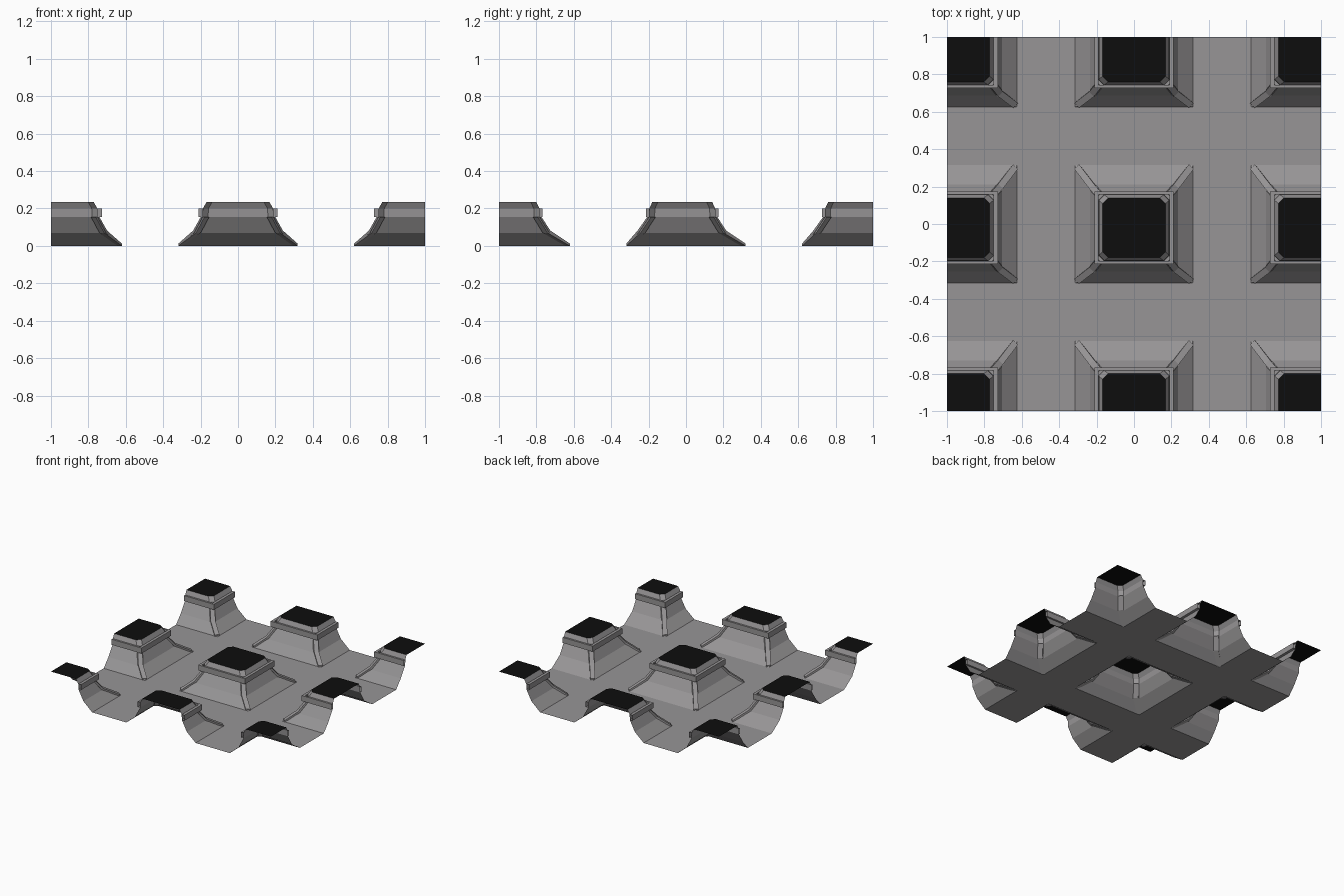
import bpy, bmesh
from mathutils import Vector

if "Cube" in bpy.data.objects:
    bpy.data.objects.remove(bpy.data.objects["Cube"])

PITCH = 0.94                      # spacing of the pedestals
# Wall levels from the floor up: half x, half y, y centre, z, corner chamfer
LEVELS = [
    (0.315, 0.315, 0.0, 0.0, 0.0),
    (0.235, 0.232, -0.022, 0.07, 0.03),
    (0.19, 0.178, -0.02, 0.155, 0.03),
    (0.188, 0.176, -0.02, 0.2, 0.03),
    (0.168, 0.16, -0.02, 0.235, 0.03),
]


def material(name, value):
    m = bpy.data.materials.new(name)
    m.diffuse_color = (value[0], value[1], value[2], 1)
    m.use_nodes = True
    m.node_tree.nodes["Principled BSDF"].inputs["Base Color"].default_value = m.diffuse_color
    return m


STONE = material("grey stone", (0.31, 0.30, 0.305))
BLACK = material("black cap", (0.004, 0.004, 0.004))


def finish(name, bm, mat, recalc=False):
    """Trim to the square tile and make the object."""
    bmesh.ops.remove_doubles(bm, verts=bm.verts, dist=0.0005)
    if recalc:
        bmesh.ops.recalc_face_normals(bm, faces=bm.faces)
    for axis in (Vector((1, 0, 0)), Vector((0, 1, 0))):
        for s in (-1, 1):
            geom = bm.verts[:] + bm.edges[:] + bm.faces[:]
            bmesh.ops.bisect_plane(bm, geom=geom, plane_co=axis * s,
                                   plane_no=axis * s, clear_outer=True)
    mesh = bpy.data.meshes.new(name)
    bm.to_mesh(mesh)
    bm.free()
    mesh.materials.append(mat)
    obj = bpy.data.objects.new(name, mesh)
    bpy.context.collection.objects.link(obj)


def octagon(level):
    """Chamfered rectangle, anticlockwise."""
    hx, hy, cy, z, c = level
    pts = [(hx, -hy + c), (hx, hy - c), (hx - c, hy), (-hx + c, hy),
           (-hx, hy - c), (-hx, -hy + c), (-hx + c, -hy), (hx - c, -hy)]
    return [Vector((x, y + cy, z)) for x, y in pts]


def bridge(bm, loops, o, closed=False):
    """Quads between successive point loops."""
    rows = [[bm.verts.new(p + o) for p in loop] for loop in loops]
    pairs = list(zip(rows, rows[1:]))
    if closed:
        pairs.append((rows[-1], rows[0]))
    for a, b in pairs:
        n = len(a)
        for i in range(n):
            j = (i + 1) % n
            bm.faces.new((a[i], a[j], b[j], b[i]))
    return rows


def walls(bm, o):
    bridge(bm, [octagon(l) for l in LEVELS], o)


def cap(bm, o):
    bm.faces.new([bm.verts.new(p + o) for p in octagon(LEVELS[-1])])


def collar(bm, o):
    def rect(hx, hy, z):
        return [Vector((sx * hx, sy * hy - 0.02, z))
                for sx, sy in ((1, -1), (1, 1), (-1, 1), (-1, -1))]
    bridge(bm, [rect(0.212, 0.193, 0.155), rect(0.212, 0.193, 0.2),
                rect(0.19, 0.178, 0.2), rect(0.19, 0.178, 0.155)], o, True)


def ribs(bm, o):
    for sx in (-1, 1):
        for sy in (-1, 1):
            out = Vector((sx, sy, 0)).normalized()
            side = Vector((-sy, sx, 0)).normalized() * 0.018
            sections = []
            for (hx, hy, cy, z, c), lift, up in zip(
                    LEVELS[:3], (-0.012, 0.01, 0.016), (0.012, 0.012, 0.0)):
                p = Vector((sx * (hx - c / 2), sy * (hy - c / 2) + cy, z))
                top = p + out * lift + Vector((0, 0, up))
                low = p - out * 0.012
                sections.append([low - side, top - side, top + side, low + side])
            rows = bridge(bm, sections, o)
            bm.faces.new(rows[0])
            bm.faces.new(rows[-1])


# Floor sheet, open beneath each pedestal
bm = bmesh.new()
half = LEVELS[0][0]
cuts = [-1, -PITCH + half, -half, half, PITCH - half, 1]
for i in range(5):
    for j in range(5):
        if i % 2 == 0 and j % 2 == 0:
            continue
        bm.faces.new([bm.verts.new((x, y, 0)) for x, y in (
            (cuts[i], cuts[j]), (cuts[i + 1], cuts[j]),
            (cuts[i + 1], cuts[j + 1]), (cuts[i], cuts[j + 1]))])
finish("floor", bm, STONE)

# Nine pedestals, the outer ones trimmed at the tile edge
for name, build, mat, recalc in (
        ("pedestal_walls", walls, STONE, False),
        ("pedestal_caps", cap, BLACK, False),
        ("pedestal_collars", collar, STONE, True),
        ("corner_ribs", ribs, STONE, True)):
    bm = bmesh.new()
    for i in (-1, 0, 1):
        for j in (-1, 0, 1):
            build(bm, Vector((i * PITCH, j * PITCH, 0)))
    finish(name, bm, mat, recalc)
